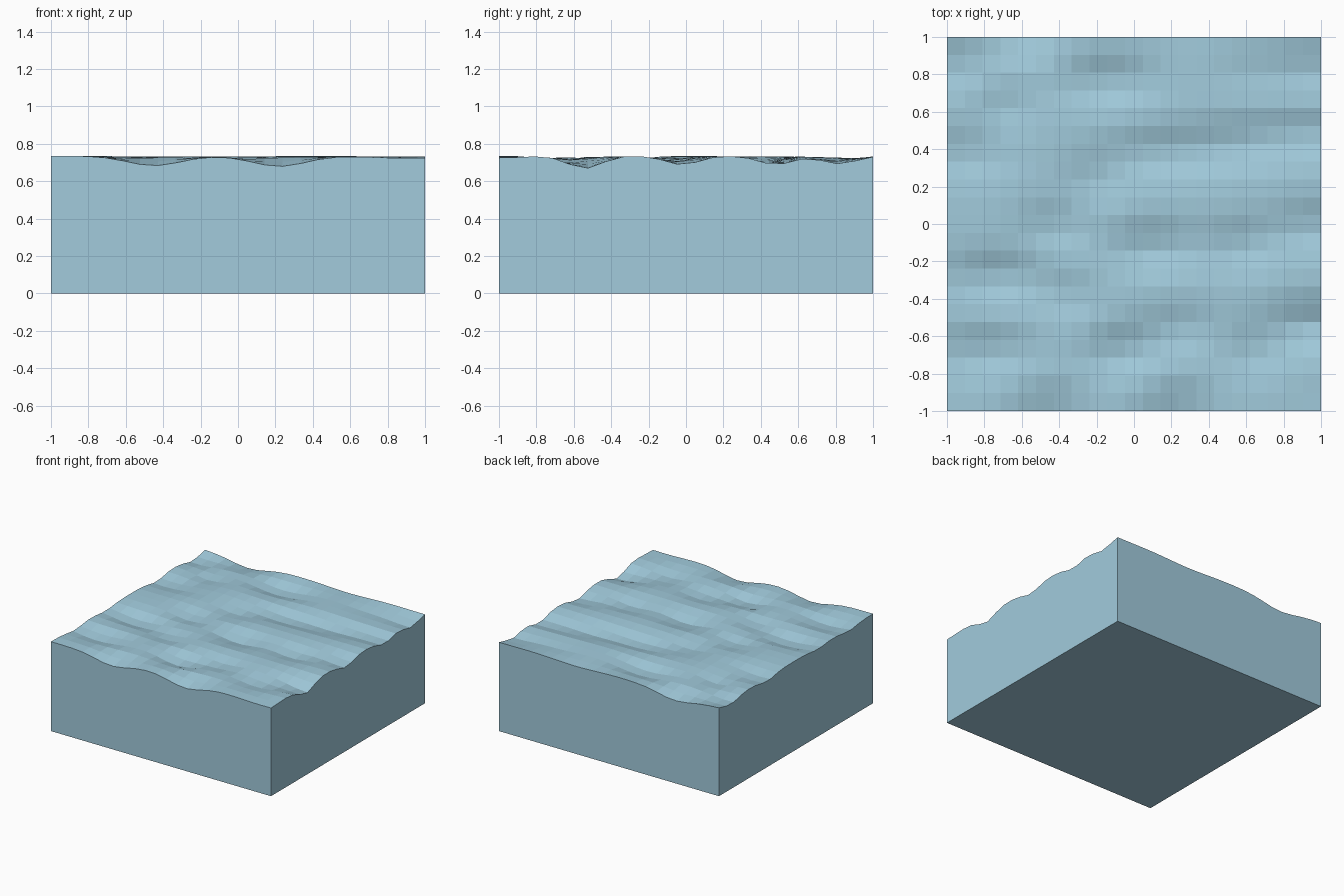
import bpy, bmesh
from math import exp

CELLS = 21
CREST = 0.735

# Wave troughs: x, y, depth, half-length in x
TROUGHS = [
    (-0.45, -1.0, 0.052, 0.20), (0.22, -1.0, 0.056, 0.20), (0.90, -0.98, 0.012, 0.25),
    (1.0, -0.54, 0.066, 0.28), (1.0, -0.02, 0.046, 0.25), (1.0, 0.48, 0.044, 0.40),
    (1.0, 0.82, 0.040, 0.25), (-0.60, 1.0, 0.055, 0.22), (0.30, 1.0, 0.015, 0.25),
    (-0.15, 0.76, 0.052, 0.27), (0.15, 0.38, 0.045, 0.30), (-0.20, 0.23, 0.030, 0.18),
    (-0.42, -0.02, 0.038, 0.18), (0.10, -0.13, 0.050, 0.24), (0.58, -0.12, 0.040, 0.18),
    (-0.72, -0.29, 0.052, 0.27), (-0.36, -0.40, 0.032, 0.18), (-0.06, -0.69, 0.055, 0.20),
    (0.24, -0.56, 0.035, 0.20), (-0.78, -0.69, 0.045, 0.27), (0.65, -0.70, 0.035, 0.20),
    (-0.90, 0.37, 0.035, 0.25), (-0.70, 0.62, 0.035, 0.15), (-0.95, 0.84, 0.040, 0.22),
    (0.55, 0.42, 0.030, 0.25), (0.60, 0.80, 0.020, 0.25),
]


def wave_height(x, y):
    dip = sum(d * exp(-((x - cx) / sx) ** 2 - ((y - cy) / 0.125) ** 2)
              for cx, cy, d, sx in TROUGHS)
    return CREST - dip


# Rippled surface
bm = bmesh.new()
bmesh.ops.create_grid(bm, x_segments=CELLS, y_segments=CELLS, size=1.0)
for v in bm.verts:
    v.co.z = wave_height(v.co.x, v.co.y)
top = list(bm.verts)

# Base corners
corner = {(sx, sy): bm.verts.new((sx, sy, 0)) for sx in (-1, 1) for sy in (-1, 1)}

# Four flat walls following the wave edge
for axis in (0, 1):
    for side in (-1, 1):
        edge = sorted((v for v in top if abs(v.co[axis] - side) < 1e-4),
                      key=lambda v: v.co[1 - axis])
        ends = [corner[(side, s) if axis == 0 else (s, side)] for s in (1, -1)]
        bm.faces.new(edge + ends)

# Flat bottom
bm.faces.new([corner[k] for k in ((-1, -1), (-1, 1), (1, 1), (1, -1))])
bmesh.ops.recalc_face_normals(bm, faces=bm.faces)

mesh = bpy.data.meshes.new("water_block")
bm.to_mesh(mesh)
bm.free()
water = bpy.data.objects.new("water_block", mesh)
bpy.context.collection.objects.link(water)

# Pale blue water
mat = bpy.data.materials.new("water_blue")
mat.diffuse_color = (0.36, 0.60, 0.72, 1)
mesh.materials.append(mat)
